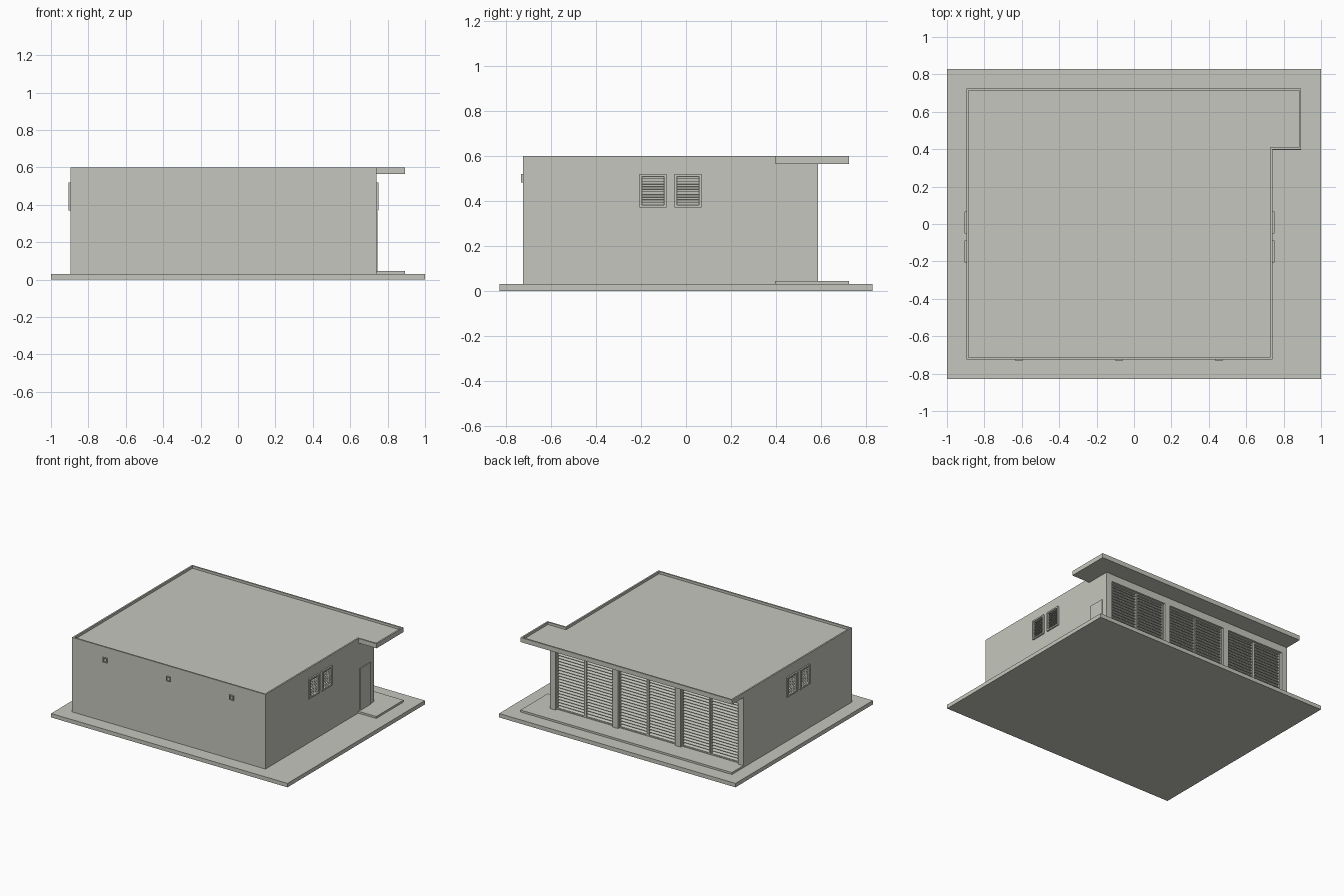
import bpy, bmesh, math
from mathutils import Matrix

if "Cube" in bpy.data.objects:
    bpy.data.objects.remove(bpy.data.objects["Cube"])

mat = bpy.data.materials.new("pale_concrete")
mat.diffuse_color = (0.56, 0.565, 0.51, 1)
mat.use_nodes = True
mat.node_tree.nodes["Principled BSDF"].inputs["Base Color"].default_value = mat.diffuse_color

def finish(bm, name, place=None):
    bmesh.ops.recalc_face_normals(bm, faces=bm.faces)
    if place:
        bm.transform(place)
    me = bpy.data.meshes.new(name)
    bm.to_mesh(me)
    bm.free()
    me.materials.append(mat)
    ob = bpy.data.objects.new(name, me)
    bpy.context.collection.objects.link(ob)
    return ob

def add_box(bm, x0, x1, y0, y1, z0, z1):
    m = Matrix.Translation(((x0+x1)/2, (y0+y1)/2, (z0+z1)/2)) @ Matrix.Diagonal((x1-x0, y1-y0, z1-z0, 1))
    bmesh.ops.create_cube(bm, size=1, matrix=m)

def box(name, *b):
    bm = bmesh.new()
    add_box(bm, *b)
    return finish(bm, name)

def add_prism(bm, pts, vec):
    f = bm.faces.new([bm.verts.new(p) for p in pts])
    new = bmesh.ops.extrude_face_region(bm, geom=[f])["geom"]
    bmesh.ops.translate(bm, vec=vec, verts=[g for g in new if isinstance(g, bmesh.types.BMVert)])
    return next(g for g in new if isinstance(g, bmesh.types.BMFace))

def add_louver(bm, x0, x1, z0, z1, border, slats, y_back, y_front, y_slat):
    # frame of four bars
    add_box(bm, x0, x0+border, y_back, y_front, z0, z1)
    add_box(bm, x1-border, x1, y_back, y_front, z0, z1)
    add_box(bm, x0+border, x1-border, y_back, y_front, z0, z0+border)
    add_box(bm, x0+border, x1-border, y_back, y_front, z1-border, z1)
    # sloping slats
    a, b = z0+border, z1-border
    p = (b-a)/slats
    for i in range(slats):
        z = a + i*p
        tri = [(x0+border, y_back, z+p), (x0+border, y_slat, z+p*0.12),
               (x0+border, y_slat, z), (x0+border, y_back, z+p*0.2)]
        add_prism(bm, tri, (x1-x0-2*border, 0, 0))
    # dark backing behind the slats
    add_box(bm, x0, x1, y_back-0.004, y_back, z0, z1)

XL, XR, YF, YB = -0.896, 0.74, -0.725, 0.587
EX, EY0, EY1 = 0.893, 0.395, 0.725        # porch extent

# base slab and raised porch step
box("base_slab", -1, 1, -0.83, 0.83, 0, 0.03)
box("porch_step", XL, EX, EY0, EY1, 0.03, 0.045)

# wall block with vent recesses
walls = box("walls", XL, XR, YF, YB-0.04, 0.03, 0.57)
vents = [(-0.207, -0.087), (-0.052, 0.068)]
bm = bmesh.new()
for y0, y1 in vents:
    for x in (XL, XR):
        add_box(bm, x-0.02, x+0.02, y0+0.002, y1-0.002, 0.372, 0.518)
cutter = finish(bm, "vent_cutter")
cutter.hide_render = True
mod = walls.modifiers.new("recess", "BOOLEAN")
mod.operation, mod.solver, mod.object = "DIFFERENCE", "EXACT", cutter
bpy.context.view_layer.objects.active = walls
bpy.ops.object.modifier_apply(modifier="recess")
bpy.data.objects.remove(cutter)

# side wall vents on both sides
for side, x, ang in (("right", XR, -90), ("left", XL, 90)):
    for i, (y0, y1) in enumerate(vents):
        bm = bmesh.new()
        add_louver(bm, -0.06, 0.06, 0.37, 0.52, 0.011, 11, -0.016, 0.011, 0.003)
        finish(bm, f"{side}_vent_{i+1}",
               Matrix.Translation((x, (y0+y1)/2, 0)) @ Matrix.Rotation(math.radians(ang), 4, "Z"))

# roof with overhang and shallow raised rim
bm = bmesh.new()
roof_plan = [(XL, EY1), (XL, YF), (XR, YF), (XR, EY0+0.003), (EX, EY0+0.003), (EX, EY1)]
top = add_prism(bm, [(x, y, 0.565) for x, y in roof_plan], (0, 0, 0.035))
bmesh.ops.recalc_face_normals(bm, faces=bm.faces)
bmesh.ops.inset_region(bm, faces=[top], thickness=0.012, use_even_offset=True)
low = bmesh.ops.extrude_discrete_faces(bm, faces=[top])["faces"][0]
bmesh.ops.translate(bm, vec=(0, 0, -0.018), verts=low.verts)
finish(bm, "roof")

# rear pillars and lintel
W = 0.046
step = (XR - XL - W) / 3
for i in range(4):
    x = XL + i*step
    box(f"rear_pillar_{i+1}", x, x+W, YB-0.042, YB, 0.03, 0.57)
box("rear_lintel", XL+0.001, XR-0.001, YB-0.042, YB-0.001, 0.51, 0.569)

# louvred double doors between pillars
for i in range(3):
    a, b = XL + i*step + W, XL + (i+1)*step
    m = (a+b)/2
    bm = bmesh.new()
    for x0, x1 in ((a, m-0.001), (m+0.001, b)):
        add_louver(bm, x0, x1, 0.045, 0.51, 0.008, 20, YB-0.036, YB-0.018, YB-0.021)
    finish(bm, f"louvred_door_{i+1}")

# side entrance door
box("side_door", XR-0.002, XR+0.006, 0.414, 0.541, 0.045, 0.365)

# small front wall outlets
for i, x in enumerate((-0.615, -0.08, 0.455)):
    bm = bmesh.new()
    x0, x1, z0, z1, t = x-0.018, x+0.018, 0.483, 0.52, 0.006
    for b in ((x0, x0+t, z0, z1), (x1-t, x1, z0, z1), (x0+t, x1-t, z0, z0+t), (x0+t, x1-t, z1-t, z1)):
        add_box(bm, b[0], b[1], YF-0.008, YF+0.002, b[2], b[3])
    finish(bm, f"front_outlet_{i+1}")
